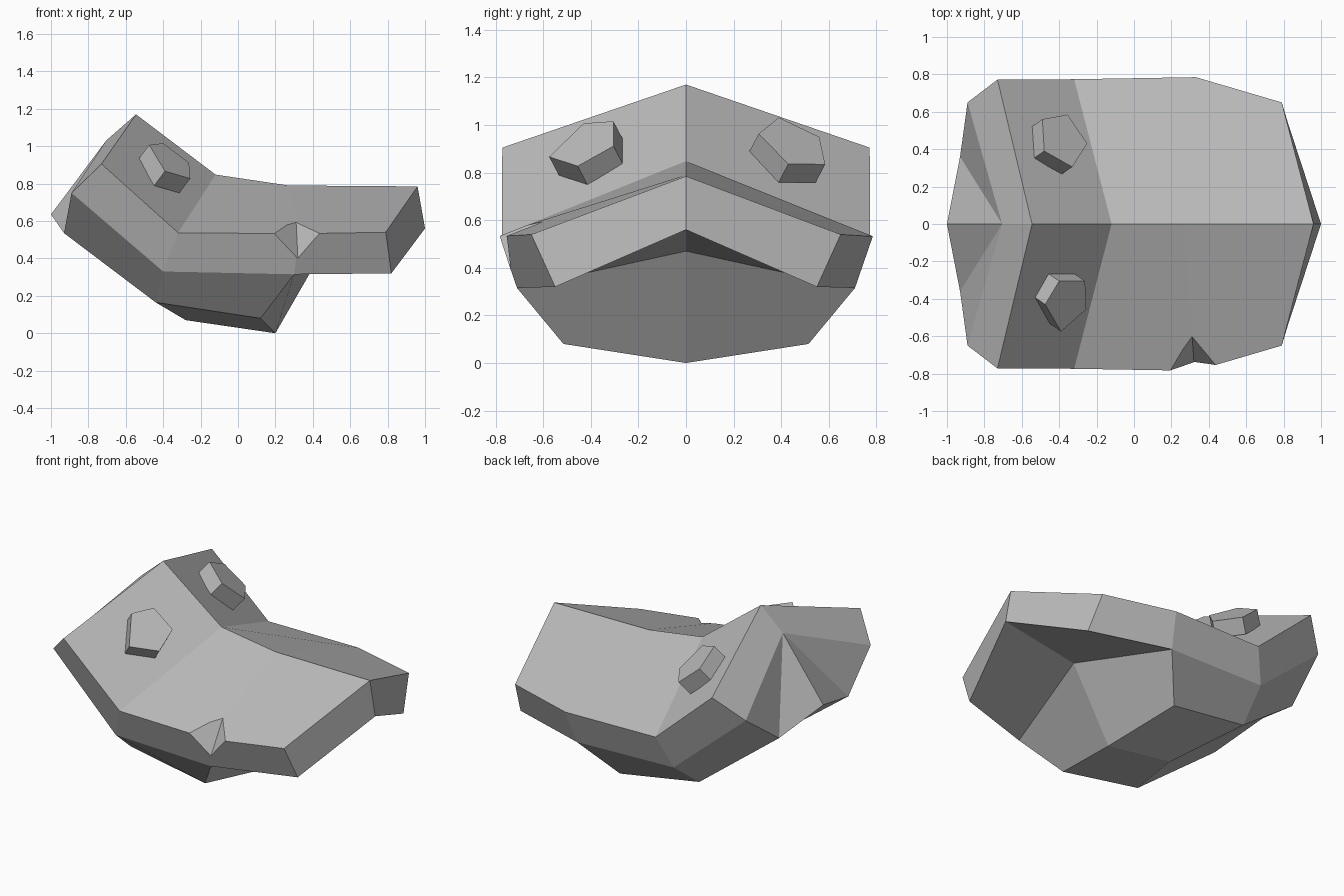
import bpy
import bmesh
from mathutils import Vector

if "Cube" in bpy.data.objects:
    bpy.data.objects.remove(bpy.data.objects["Cube"], do_unlink=True)

stone = bpy.data.materials.new("stone grey")
stone.use_nodes = True
stone.diffuse_color = (0.5, 0.5, 0.5, 1)
stone.node_tree.nodes["Principled BSDF"].inputs["Base Color"].default_value = (0.5, 0.5, 0.5, 1)


def add_object(name, bm):
    bmesh.ops.recalc_face_normals(bm, faces=bm.faces)
    mesh = bpy.data.meshes.new(name)
    bm.to_mesh(mesh)
    bm.free()
    mesh.materials.append(stone)
    obj = bpy.data.objects.new(name, mesh)
    bpy.context.collection.objects.link(obj)
    return obj


# Named corners of the half body on the +y side
corners = {
    "ridge_back": (-.545, 0, 1.17), "ridge_dip": (-.12, 0, .848),
    "ridge_mid": (.27, 0, .79), "ridge_tip": (.96, 0, .785),
    "rim_back": (-.73, .772, .905), "rim_dip": (-.32, .774, .537),
    "rim_mid": (.33, .785, .532), "rim_tip": (.79, .65, .54),
    "edge_back": (-.89, .65, .75), "edge_dip": (-.4, .7, .33),
    "edge_mid": (.3, .71, .315), "edge_tip": (.82, .55, .32),
    "rear_high": (-.705, 0, 1.03), "rear_low": (-1, 0, .635),
    "rear_side": (-.93, .36, .535), "belly_back": (-.44, .49, .165),
    "belly_front": (.12, .515, .08), "keel_back": (-.28, 0, .07),
    "keel_front": (.2, 0, 0), "throat": (.47, 0, .47), "tip_low": (1, 0, .56),
}
panels = [
    # roof and rim bands
    "ridge_back ridge_dip rim_dip rim_back", "ridge_dip ridge_mid rim_mid rim_dip",
    "ridge_mid ridge_tip rim_tip rim_mid", "rim_back rim_dip edge_dip edge_back",
    "rim_dip rim_mid edge_mid edge_dip", "rim_mid rim_tip edge_tip edge_mid",
    # front tip and overhang
    "ridge_tip tip_low edge_tip rim_tip", "edge_mid edge_tip tip_low throat",
    # rear
    "ridge_back rim_back edge_back rear_high", "rear_high edge_back rear_side",
    "rear_high rear_side rear_low",
    # flanks and belly
    "edge_back edge_dip belly_back rear_side", "edge_dip edge_mid belly_front belly_back",
    "edge_mid throat keel_front belly_front", "belly_back belly_front keel_front keel_back",
    "rear_low rear_side belly_back keel_back",
]
bm = bmesh.new()
for side in (1, -1):
    verts = {k: bm.verts.new((x, y * side, z)) for k, (x, y, z) in corners.items()}
    for panel in panels:
        bm.faces.new([verts[k] for k in panel.split()])
bmesh.ops.remove_doubles(bm, verts=bm.verts, dist=0.0001)
body = add_object("rock_body", bm)

# Wedge that chips the rim on one side
top, low = Vector((.31, -.59, .61)), Vector((.32, -.735, .405))
mid = (top + low) / 2
wedge = [top + (top - low) / 2, low - (top - low) / 2]
wedge += [mid + 3 * (Vector(p) - mid) for p in ((.195, -.78, .535), (.44, -.76, .53))]
bm = bmesh.new()
bmesh.ops.convex_hull(bm, input=[bm.verts.new(p) for p in wedge])
cutter = add_object("notch_cutter", bm)
cutter.hide_render = True
cutter.hide_set(True)
cutter.display_type = 'WIRE'
chip = body.modifiers.new("rim_notch", 'BOOLEAN')
chip.operation = 'DIFFERENCE'
chip.solver = 'EXACT'
chip.object = cutter

# Apply the cut and drop the cutter
bpy.context.view_layer.update()
cut_mesh = bpy.data.meshes.new_from_object(body.evaluated_get(bpy.context.evaluated_depsgraph_get()))
body.modifiers.clear()
body.data = cut_mesh
bpy.data.objects.remove(cutter, do_unlink=True)


# Five-sided knobs standing square on the rear slopes
def knob(name, side, outline, height=0.085):
    a, b, c = (Vector(corners[k]) for k in ("ridge_back", "ridge_dip", "rim_back"))
    normal = (b - a).cross(c - a).normalized()
    a.y, normal.y = a.y * side, normal.y * side
    bm = bmesh.new()
    rings = []
    for lift in (height, -0.02):
        ring = []
        for x, y in outline:
            z = a.z - (normal.x * (x - a.x) + normal.y * (y - a.y) - height) / normal.z
            ring.append(bm.verts.new(Vector((x, y, z)) + normal * (lift - height)))
        bm.faces.new(ring)
        rings.append(ring)
    for i in range(len(outline)):
        j = (i + 1) % len(outline)
        bm.faces.new((rings[0][i], rings[0][j], rings[1][j], rings[1][i]))
    return add_object(name, bm)


knob("left_knob", 1, [(-.49, .56), (-.355, .585), (-.25, .43), (-.33, .305), (-.48, .39)])
knob("right_knob", -1, [(-.475, -.43), (-.4, -.305), (-.262, -.305), (-.255, -.455), (-.39, -.575)])
